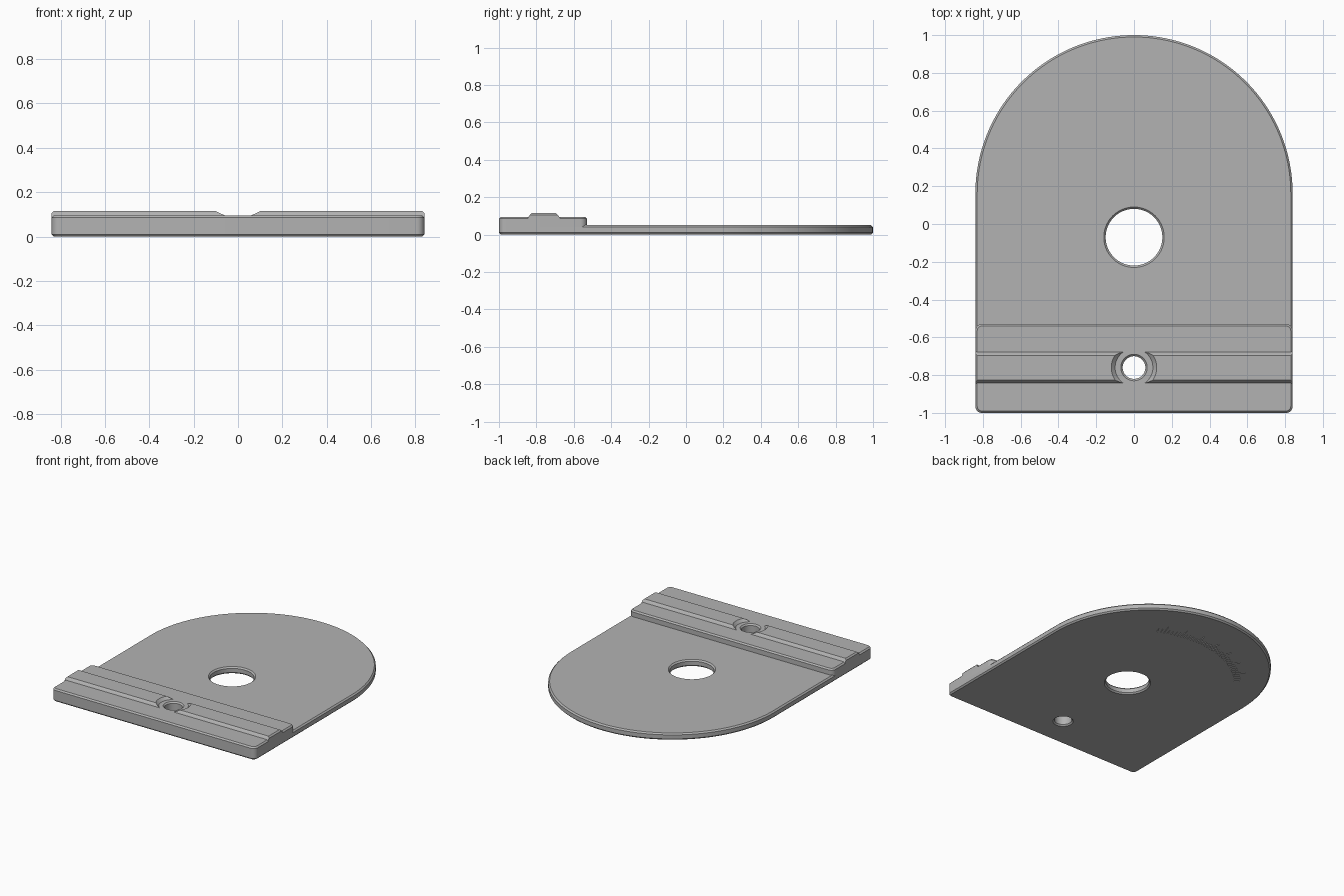
import bpy, bmesh
from math import sin, cos, pi, radians
from mathutils import Matrix

cube = bpy.data.objects.get("Cube")
if cube:
    bpy.data.objects.remove(cube)

HALF = 0.84          # half width
ARC_Y = 0.16         # centre of the rounded back
HUB_Y = -0.07        # centre of the large hole and the scale
SCREW_Y = -0.76      # centre of the small hole and the ridge
CORNER = 0.035
EDGE = 0.01

grey = bpy.data.materials.new("mid_grey")
grey.use_nodes = True
grey.diffuse_color = (0.45, 0.45, 0.45, 1)
grey.node_tree.nodes["Principled BSDF"].inputs["Base Color"].default_value = (0.45, 0.45, 0.45, 1)


def finish(name, bm):
    bmesh.ops.recalc_face_normals(bm, faces=bm.faces)
    mesh = bpy.data.meshes.new(name)
    bm.to_mesh(mesh)
    bm.free()
    obj = bpy.data.objects.new(name, mesh)
    bpy.context.collection.objects.link(obj)
    return obj


def arc(cx, cy, r, start, end, n):
    angles = [radians(start + (end - start) * i / n) for i in range(n + 1)]
    return [(cx + r * cos(a), cy + r * sin(a)) for a in angles]


def slab(name, outline, z0, z1, chamfered):
    """Extrude an outline and chamfer the rims at the given heights."""
    bm = bmesh.new()
    base = bm.faces.new([bm.verts.new((x, y, z0)) for x, y in outline])
    up = bmesh.ops.extrude_face_region(bm, geom=[base], use_keep_orig=True)
    for v in up["geom"]:
        if isinstance(v, bmesh.types.BMVert):
            v.co.z = z1
    bmesh.ops.recalc_face_normals(bm, faces=bm.faces)
    rims = [e for e in bm.edges
            if any(all(abs(v.co.z - h) < 1e-5 for v in e.verts) for h in chamfered)]
    bmesh.ops.bevel(bm, geom=rims, offset=EDGE, segments=1, affect='EDGES')
    return finish(name, bm)


def lathe(name, y, rings, n=96):
    """Closed solid of revolution used for cutting."""
    bm = bmesh.new()
    loops = [[bm.verts.new((r * cos(2 * pi * i / n), y + r * sin(2 * pi * i / n), z))
              for i in range(n)] for r, z in rings]
    for a, b in zip(loops, loops[1:]):
        for i in range(n):
            j = (i + 1) % n
            bm.faces.new((a[i], a[j], b[j], b[i]))
    bm.faces.new(loops[0])
    bm.faces.new(loops[-1])
    return finish(name, bm)


def hole(name, y, r, top):
    """Through hole cutter with a chamfer at both mouths."""
    return lathe(name, y, [(r + 2 * EDGE, -EDGE), (r, EDGE), (r, top - EDGE), (r + 2 * EDGE, top + EDGE)])


def cut(obj, *cutters):
    for c in cutters:
        c.hide_render = True
        mod = obj.modifiers.new("cut", 'BOOLEAN')
        mod.operation = 'DIFFERENCE'
        mod.solver = 'EXACT'
        mod.object = c
    bpy.context.view_layer.update()
    graph = bpy.context.evaluated_depsgraph_get()
    mesh = bpy.data.meshes.new_from_object(obj.evaluated_get(graph))
    obj.modifiers.clear()
    obj.data = mesh


# Base plate: rounded back, small round front corners
inner = HALF - CORNER
front = -1 + CORNER
front_corners = arc(-inner, front, CORNER, 180, 270, 8) + arc(inner, front, CORNER, 270, 360, 8)
plate = slab("base_plate", front_corners + arc(0, ARC_Y, HALF, 0, 180, 96), 0, 0.05, (0, 0.05))

# Raised bar across the front
back = -0.53 - CORNER
bar = slab("raised_bar", front_corners + arc(inner, back, CORNER, 0, 90, 8)
           + arc(-inner, back, CORNER, 90, 180, 8), 0.02, 0.095, (0.095,))

# Trapezoid ridge along the bar, with chamfered ends
bm = bmesh.new()
ends = []
for x, top_x in ((-HALF, -HALF + EDGE), (HALF, HALF - EDGE)):
    profile = [(x, -0.085, 0.08), (x, -0.085, 0.09), (x, -0.075, 0.105), (top_x, -0.065, 0.115),
               (top_x, 0.065, 0.115), (x, 0.075, 0.105), (x, 0.085, 0.09), (x, 0.085, 0.08)]
    ends.append([bm.verts.new((px, SCREW_Y + py, pz)) for px, py, pz in profile])
for i in range(len(profile)):
    j = (i + 1) % len(profile)
    bm.faces.new((ends[0][i], ends[0][j], ends[1][j], ends[1][i]))
for e in ends:
    bm.faces.new((e[2], e[3], e[4], e[5]))
    bm.faces.new((e[0], e[1], e[2], e[5], e[6], e[7]))
ridge = finish("bar_ridge", bm)

# Engraved graduation ticks on the underside
bm = bmesh.new()
for k, angle in enumerate(range(66, 141, 2)):
    length = 0.09 if k % 5 == 2 else 0.045
    place = (Matrix.Translation((0, HUB_Y, 0)) @ Matrix.Rotation(radians(angle), 4, 'Z')
             @ Matrix.Translation((0.735 + length / 2, 0, 0))
             @ Matrix.Diagonal((length, 0.006, 0.01, 1)))
    bmesh.ops.create_cube(bm, size=1, matrix=place)
ticks = finish("tick_cutter", bm)

# Holes and the conical clearance through the ridge
hub = hole("hub_cutter", HUB_Y, 0.15, 0.05)
screw = hole("screw_cutter", SCREW_Y, 0.06, 0.095)
clearance = lathe("clearance_cutter", SCREW_Y, [(0.08, 0.075), (0.1, 0.095), (0.125, 0.12)])

cut(plate, hub, screw, ticks)
cut(bar, screw)
cut(ridge, clearance)
for c in (hub, screw, clearance, ticks):
    bpy.data.objects.remove(c)

# Colour and shading
for obj in (plate, bar, ridge):
    obj.data.materials.clear()
    obj.data.materials.append(grey)
    for p in obj.data.polygons:
        p.material_index = 0
    bpy.ops.object.select_all(action='DESELECT')
    obj.select_set(True)
    bpy.context.view_layer.objects.active = obj
    bpy.ops.object.shade_smooth_by_angle(angle=radians(30))
